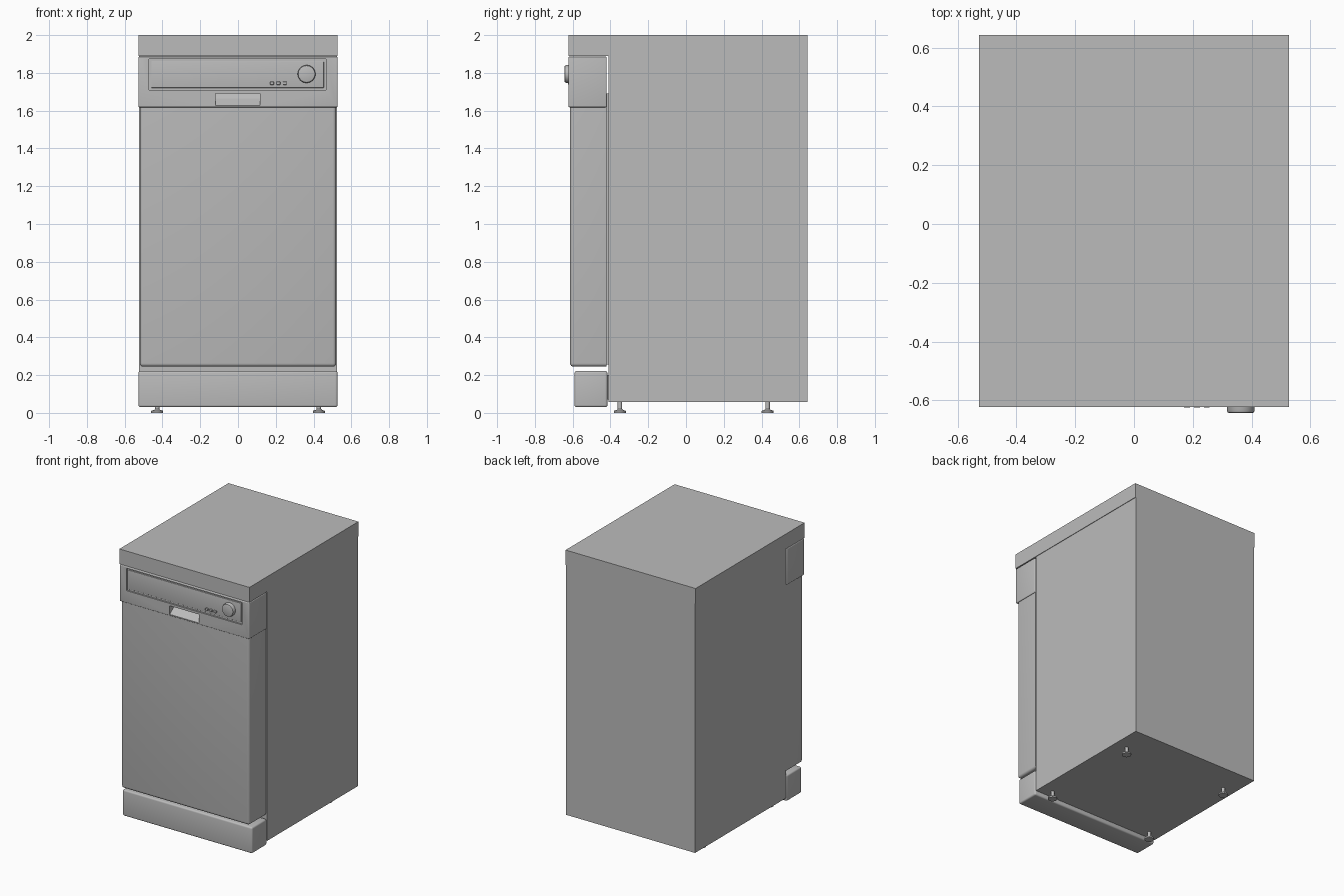
import bpy, bmesh, math
from mathutils import Matrix, Vector

old = bpy.data.objects.get("Cube")
if old:
    bpy.data.objects.remove(old, do_unlink=True)

grey = bpy.data.materials.new("appliance grey")
grey.use_nodes = True
grey.diffuse_color = (0.5, 0.5, 0.5, 1)
bsdf = next(n for n in grey.node_tree.nodes if n.type == 'BSDF_PRINCIPLED')
bsdf.inputs["Base Color"].default_value = grey.diffuse_color
bsdf.inputs["Roughness"].default_value = 0.5


def finish(name, bm):
    bmesh.ops.recalc_face_normals(bm, faces=bm.faces[:])
    mesh = bpy.data.meshes.new(name)
    bm.to_mesh(mesh)
    bm.free()
    mesh.materials.append(grey)
    ob = bpy.data.objects.new(name, mesh)
    bpy.context.collection.objects.link(ob)
    return ob


def activate(ob):
    bpy.ops.object.select_all(action='DESELECT')
    ob.select_set(True)
    bpy.context.view_layer.objects.active = ob


def smooth(ob):
    activate(ob)
    bpy.ops.object.shade_smooth_by_angle(angle=math.radians(35))


def box(name, x, y, z, bevel=0, pick=lambda e: True):
    """Box from (min, max) pairs; pick chooses which edges are rounded."""
    bm = bmesh.new()
    bmesh.ops.create_cube(bm, size=1)
    for v in bm.verts:
        v.co = [r[0] if c < 0 else r[1] for c, r in zip(v.co, (x, y, z))]
    if bevel:
        edges = [e for e in bm.edges if pick(e)]
        bmesh.ops.bevel(bm, geom=edges, offset=bevel, segments=4,
                        profile=0.5, affect='EDGES')
    ob = finish(name, bm)
    smooth(ob)
    return ob


def turned(name, profile, centre, axis, sides=32):
    """Solid of revolution from (radius, height) pairs along an axis."""
    bm = bmesh.new()
    rings = []
    for r, h in profile:
        rings.append([bm.verts.new((r * math.cos(a), r * math.sin(a), h))
                      for a in (math.tau * i / sides for i in range(sides))])
    for a, b in zip(rings, rings[1:]):
        for i in range(sides):
            j = (i + 1) % sides
            bm.faces.new((a[i], a[j], b[j], b[i]))
    bm.faces.new(rings[0])
    bm.faces.new(rings[-1])
    turn = Vector((0, 0, 1)).rotation_difference(Vector(axis)).to_matrix().to_4x4()
    bm.transform(Matrix.Translation(centre) @ turn)
    ob = finish(name, bm)
    smooth(ob)
    return ob


def prism(name, x, profile):
    """Side profile of (y, z) points stretched between two x values."""
    bm = bmesh.new()
    face = bm.faces.new([bm.verts.new((x[0], y, z)) for y, z in profile])
    new = bmesh.ops.extrude_face_region(bm, geom=[face])
    bmesh.ops.translate(bm, vec=(x[1] - x[0], 0, 0),
                        verts=[g for g in new["geom"] if isinstance(g, bmesh.types.BMVert)])
    return finish(name, bm)


def cut(ob, cutter):
    mod = ob.modifiers.new("cut", 'BOOLEAN')
    mod.operation = 'DIFFERENCE'
    mod.solver = 'EXACT'
    mod.object = cutter
    activate(ob)
    bpy.ops.object.modifier_apply(modifier=mod.name)
    bpy.data.objects.remove(cutter, do_unlink=True)


# Cabinet and worktop
BACK = 0.643
box("cabinet", (-0.524, 0.524), (-0.41, BACK), (0.057, 1.89))
box("worktop", (-0.528, 0.528), (-0.622, BACK), (1.89, 2.0))

# Door with rounded front, side and bottom edges, and its inner liner
DOOR_FRONT, DOOR_TOP = -0.614, 1.625


def door_edge(e):
    a, b = (v.co for v in e.verts)
    at_top = a.z > DOOR_TOP - 0.01 and b.z > DOOR_TOP - 0.01
    at_back = a.y > -0.5 and b.y > -0.5
    return not at_top and not at_back


box("door", (-0.52, 0.52), (DOOR_FRONT, -0.42), (0.245, DOOR_TOP), 0.018, door_edge)
box("door_liner", (-0.505, 0.505), (-0.425, -0.405), (0.255, 1.69))

# Kick plate
box("kick_plate", (-0.527, 0.527), (-0.59, -0.416), (0.03, 0.222), 0.012)
box("kick_plate_bracket", (-0.5, 0.5), (-0.43, -0.4), (0.07, 0.2))

# Control panel with recessed fascia and scooped handle
panel = box("control_panel", (-0.527, 0.527), (-0.622, -0.42), (1.618, 1.886), 0.006)
cut(panel, box("fascia_cutter", (-0.472, 0.467), (-0.7, -0.61), (1.709, 1.873)))
cut(panel, prism("handle_cutter", (-0.12, 0.117),
                 [(-0.66, 1.628), (-0.62, 1.628), (-0.575, 1.664),
                  (-0.565, 1.692), (-0.66, 1.692)]))
smooth(panel)
box("fascia", (-0.459, 0.454), (-0.615, -0.605), (1.721, 1.861), 0.003)

# Dial and push buttons
turned("dial", [(0.047, -0.02), (0.047, 0.022), (0.044, 0.028), (0.039, 0.03)],
       (0.363, -0.613, 1.794), (0, -1, 0), 48)
for i in range(3):
    cx = 0.18 + i * 0.034
    box("button_%d" % (i + 1), (cx - 0.01, cx + 0.01), (-0.625, -0.61),
        (1.737, 1.754), 0.003)

# Levelling feet
for side, x in (("right", -0.428), ("left", 0.428)):
    for end, y in (("front", -0.35), ("back", 0.432)):
        turned("foot_%s_%s" % (end, side),
               [(0.032, 0), (0.032, 0.011), (0.016, 0.016), (0.012, 0.02), (0.012, 0.06)],
               (x, y, 0), (0, 0, 1), 20)
